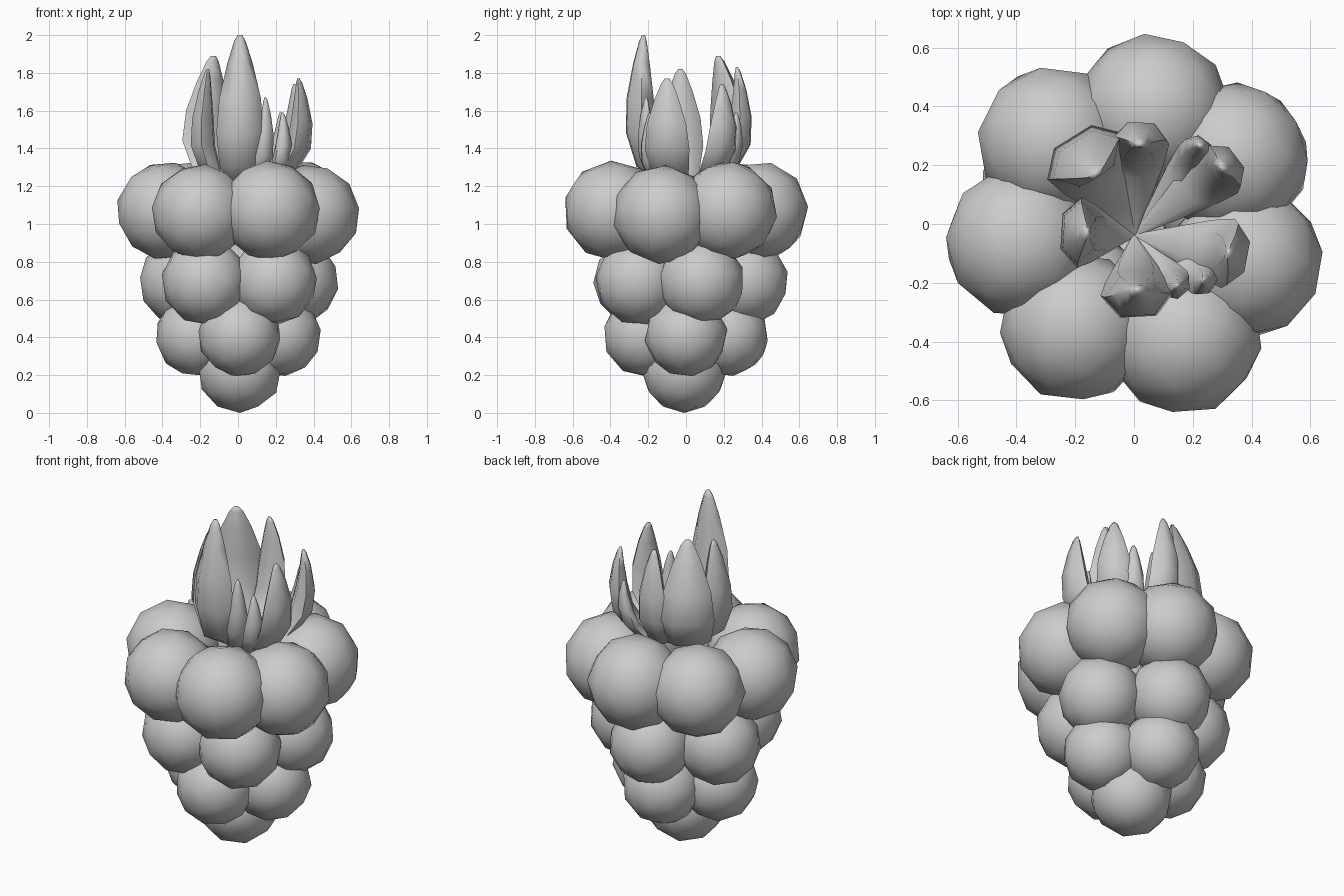
import bpy, bmesh, math, random
from mathutils import Vector, Euler, Matrix

if "Cube" in bpy.data.objects:
    bpy.data.objects.remove(bpy.data.objects["Cube"])

random.seed(4)


def make_object(name, bm, sharp=None):
    mesh = bpy.data.meshes.new(name)
    bmesh.ops.recalc_face_normals(bm, faces=bm.faces)
    bm.to_mesh(mesh)
    bm.free()
    ob = bpy.data.objects.new(name, mesh)
    bpy.context.collection.objects.link(ob)
    for p in mesh.polygons:
        p.use_smooth = True
    if sharp:
        bpy.ops.object.select_all(action='DESELECT')
        ob.select_set(True)
        bpy.context.view_layer.objects.active = ob
        bpy.ops.object.shade_smooth_by_angle(angle=math.radians(sharp))
    return ob


def berry(name, x, y, z, r, turn=True):
    bm = bmesh.new()
    rot = Euler([random.uniform(0, 6.28) for _ in range(3)]) if turn else Euler((0, 0, 0))
    bmesh.ops.create_icosphere(bm, subdivisions=2, radius=r,
                               matrix=Matrix.Translation((x, y, z)) @ rot.to_matrix().to_4x4())
    make_object(name, bm)


def leaf(name, tip, width, thick, bulge=1.0):
    base = Vector((0, -0.04, 1.17))
    tip = Vector(tip)
    out = Vector((tip.x - base.x, tip.y - base.y, 0))
    radial = out.normalized()
    side = Vector((-radial.y, radial.x, 0))
    # (height, distance out, relative size) along the leaf
    stations = [(0, 0, 0.05), (0.16, 0.75, 0.85), (0.38, 0.97, 1.0), (0.6, 1.03, 0.88),
                (0.82, 1.03, 0.54), (0.96, 1.01, 0.25), (1.0, 1.0, 0.1)]
    bm = bmesh.new()
    rings = []
    for t, d, s in stations:
        grow = 1 + (bulge - 1) * min(1, 1.6 * (1 - t))
        c = base + out * d * grow + Vector((0, 0, (tip.z - base.z) * t))
        rings.append([bm.verts.new(c + side * (math.cos(a) * width / 2 * s)
                                   + radial * (math.sin(a) * thick / 2 * s))
                      for a in (math.tau * i / 6 for i in range(6))])
    for lo, hi in zip(rings, rings[1:]):
        for i in range(6):
            j = (i + 1) % 6
            bm.faces.new((lo[i], lo[j], hi[j], hi[i]))
    bm.faces.new(rings[0])
    bm.faces.new(rings[-1])
    make_object(name, bm, 75)


# Top tier of slightly irregular berries: x, y, z, radius
upper = [(0.17, -0.385, 1.07, 0.266), (0.38, -0.125, 1.05, 0.265), (0.335, 0.22, 1.07, 0.264),
         (0.065, 0.385, 1.07, 0.264), (-0.275, 0.28, 1.07, 0.26), (-0.385, -0.06, 1.07, 0.26),
         (-0.2, -0.35, 1.06, 0.258)]
for i, b in enumerate(upper):
    berry(f"upper_berry_{i + 1}", *b)

# Lower tiers: name, ring radius, height, berry radius, angles
tiers = [
    ("middle_berry", 0.312, 0.695, 0.232, [-53, 15, 88, 160, 236]),
    ("lower_berry", 0.22, 0.41, 0.22, [0, 90, 178, 272]),
]
for name, ring, z, r, angles in tiers:
    for i, a in enumerate(angles):
        a = math.radians(a)
        berry(f"{name}_{i + 1}", ring * math.cos(a), ring * math.sin(a), z, r)
berry("bottom_berry", 0.01, -0.01, 0.226, 0.226, turn=False)

# Crown leaves: tip, width, thickness, bulge
leaves = [
    ((0.01, -0.225, 2.0), 0.25, 0.18, 1.1),
    ((-0.16, -0.03, 1.82), 0.24, 0.14, 1.2),
    ((-0.13, 0.17, 1.89), 0.30, 0.18, 1.33),
    ((0.02, 0.27, 1.83), 0.20, 0.14, 1.06),
    ((0.225, 0.265, 1.59), 0.12, 0.09, 0.92),
    ((0.30, 0.19, 1.74), 0.20, 0.13, 1.0),
    ((0.32, -0.10, 1.77), 0.24, 0.13, 1.03),
    ((0.235, -0.19, 1.59), 0.12, 0.09, 1.0),
    ((0.145, -0.21, 1.67), 0.12, 0.09, 0.97),
]
for i, (tip, w, t, b) in enumerate(leaves):
    leaf(f"crown_leaf_{i + 1}", tip, w, t, b)
